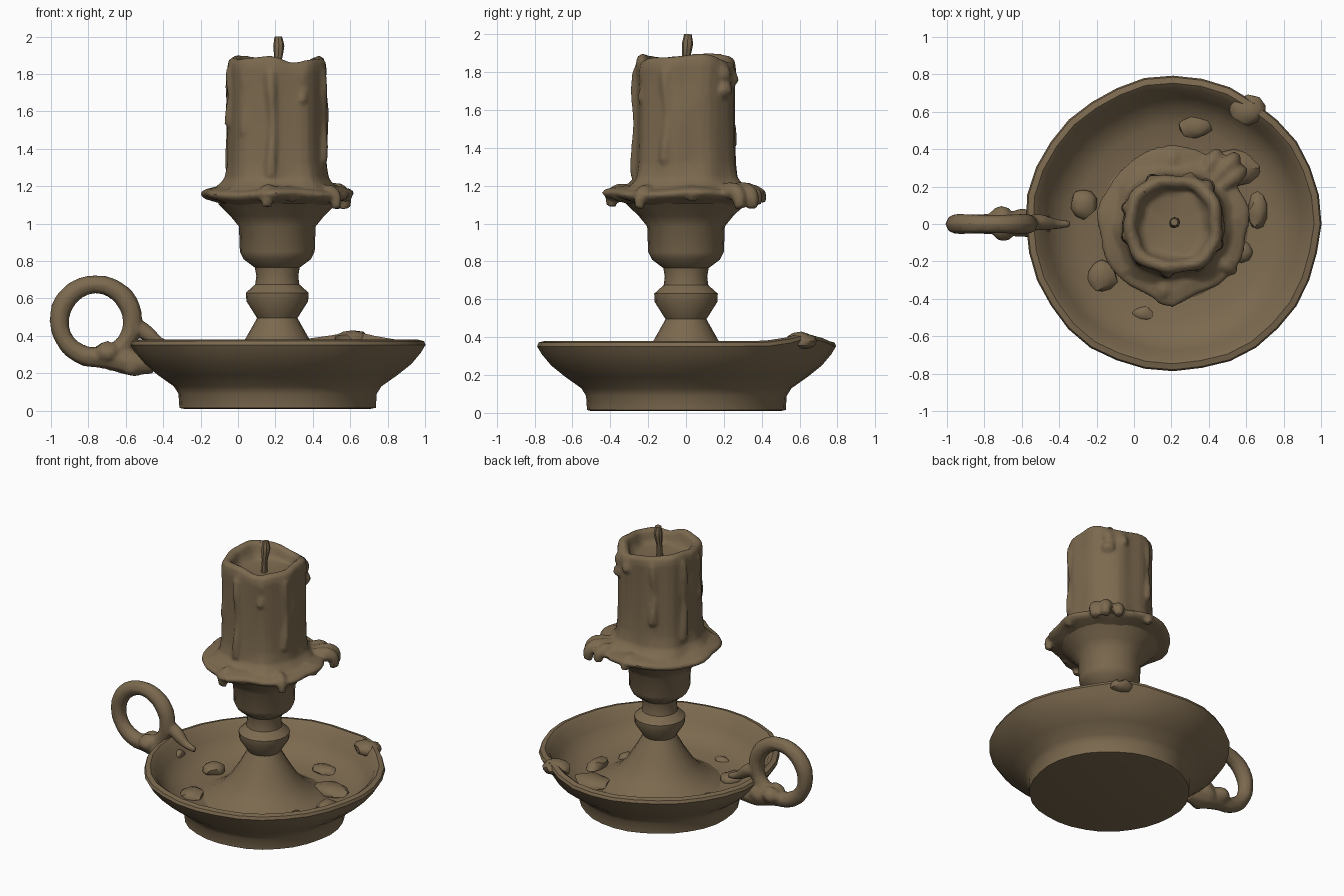
import bpy, bmesh, math, random
from math import sin, cos, pi, tau, exp
from mathutils import Vector

if "Cube" in bpy.data.objects:
    bpy.data.objects.remove(bpy.data.objects["Cube"])
random.seed(4)
CX = 0.21  # axis of dish and candle

mat = bpy.data.materials.new("aged bronze brown")
mat.use_nodes = True
colour = (0.2, 0.142, 0.078, 1)
mat.diffuse_color = colour
bsdf = mat.node_tree.nodes["Principled BSDF"]
bsdf.inputs["Base Color"].default_value = colour
bsdf.inputs["Roughness"].default_value = 0.9


def select(obs):
    bpy.ops.object.select_all(action="DESELECT")
    for ob in obs:
        ob.select_set(True)
    bpy.context.view_layer.objects.active = obs[0]


def finish(ob):
    ob.data.materials.clear()
    ob.data.materials.append(mat)
    select([ob])
    bpy.ops.object.shade_smooth_by_angle(angle=math.radians(40))
    return ob


def mesh_object(name, bm):
    bmesh.ops.recalc_face_normals(bm, faces=bm.faces)
    me = bpy.data.meshes.new(name)
    bm.to_mesh(me)
    bm.free()
    ob = bpy.data.objects.new(name, me)
    bpy.context.collection.objects.link(ob)
    return finish(ob)


def lathe(name, profile, sides, warp=None):
    """Spin (radius, height) points around the axis; warp reshapes each point."""
    bm = bmesh.new()
    rings = []
    for r, z in profile:
        ring = []
        for i in range(sides):
            a = tau * i / sides
            rr, zz = warp(a, r, z) if warp else (r, z)
            ring.append(bm.verts.new((CX + rr * cos(a), rr * sin(a), zz)))
        rings.append(ring)
    for low, high in zip(rings, rings[1:]):
        for i in range(sides):
            j = (i + 1) % sides
            bm.faces.new((low[i], low[j], high[j], high[i]))
    bm.faces.new(rings[0])
    bm.faces.new(rings[-1])
    return mesh_object(name, bm)


def tube(name, points, thick, cyclic=False):
    """Tapered tube through (x, y, z, relative radius) points."""
    cu = bpy.data.curves.new(name, "CURVE")
    cu.dimensions = "3D"
    cu.bevel_depth = thick
    cu.bevel_resolution = 2
    cu.resolution_u = 3
    cu.use_fill_caps = True
    sp = cu.splines.new("BEZIER")
    sp.bezier_points.add(len(points) - 1)
    sp.use_cyclic_u = cyclic
    for p, (x, y, z, r) in zip(sp.bezier_points, points):
        p.co, p.radius = (x, y, z), r
        p.handle_left_type = p.handle_right_type = "AUTO"
    ob = bpy.data.objects.new(name, cu)
    bpy.context.collection.objects.link(ob)
    select([ob])
    bpy.ops.object.convert(target="MESH")
    return finish(bpy.context.object)


def blob(name, centre, size, rough=0.12):
    bm = bmesh.new()
    bmesh.ops.create_icosphere(bm, subdivisions=2, radius=1)
    for v in bm.verts:
        v.co *= 1 + random.uniform(-rough, rough)
        v.co = Vector(centre) + Vector(c * s for c, s in zip(v.co, size))
    return mesh_object(name, bm)


def melt(name, parts, ratio):
    """Fuse parts into one soft surface, then reduce it to few faces."""
    select(parts)
    bpy.ops.object.join()
    ob = bpy.context.object
    ob.name = name
    fuse = ob.modifiers.new("fuse", "REMESH")
    fuse.mode, fuse.voxel_size = "VOXEL", 0.012
    soften = ob.modifiers.new("soften", "SMOOTH")
    soften.factor, soften.iterations = 0.5, 3
    ob.modifiers.new("reduce", "DECIMATE").ratio = ratio
    for m in ("fuse", "soften", "reduce"):
        bpy.ops.object.modifier_apply(modifier=m)
    return finish(ob)


def polar(angle, r, z):
    a = math.radians(angle)
    return (CX + r * cos(a), r * sin(a), z)


def bump(a, centre, width):
    d = (a - math.radians(centre) + pi) % tau - pi
    return exp(-(d / width) ** 2)


# Dish: foot, flared wall, rim with a lump, hollow inside
def dish_warp(a, r, z):
    if z > 0.3:
        z += 0.045 * bump(a, 57, 0.22)
    if r > 0.5:
        r *= 1 + 0.006 * sin(5 * a) + 0.004 * sin(11 * a + 1)
    return r, z


lathe("dish", [(0.5, 0.01), (0.525, 0.015), (0.53, 0.09), (0.555, 0.13),
               (0.64, 0.19), (0.715, 0.25), (0.765, 0.31), (0.79, 0.352),
               (0.782, 0.372), (0.75, 0.38), (0.72, 0.355), (0.68, 0.285),
               (0.62, 0.215), (0.52, 0.17), (0.3, 0.16)], 32, dish_warp)

# Stem: cone spreading onto the floor, knop, neck and flared cup
lathe("stem", [(0.44, 0.15), (0.36, 0.185), (0.28, 0.235), (0.225, 0.3),
               (0.17, 0.385), (0.108, 0.495), (0.165, 0.585), (0.168, 0.63),
               (0.118, 0.675), (0.112, 0.72), (0.12, 0.765), (0.18, 0.81),
               (0.2, 0.85), (0.205, 0.985), (0.25, 1.04), (0.32, 1.108)], 20)


# Drip plate with a spike of wax at front and back
def plate_warp(a, r, z):
    if r > 0.28:
        r *= 1 + 0.08 * bump(a, 90, 0.2) + 0.08 * bump(a, 265, 0.2)
        r *= 1 + 0.02 * sin(7 * a) + 0.012 * sin(11 * a)
        z += 0.008 * sin(4 * a + 1)
    return r, z


wax = [lathe("drip_plate", [(0.2, 1.06), (0.24, 1.08), (0.3, 1.105), (0.385, 1.13),
                            (0.408, 1.155), (0.39, 1.176), (0.33, 1.19), (0.2, 1.21)],
             40, plate_warp)]


# Candle: squarish from melting, spreading at the base, hollow at the top
def candle_warp(a, r, z):
    low = max(0, (1.28 - z) / 0.1)
    flutes = 0.02 * sin(9 * a + 4) - 0.035 * cos(4 * a)
    bulges = (0.09 * bump(a, 0, 0.3) * exp(-((z - 1.55) / 0.12) ** 2)
              + 0.05 * bump(a, 180, 0.3) * exp(-((z - 1.6) / 0.15) ** 2))
    r *= 1 + flutes + bulges + low * 0.04 * sin(6 * a + 1)
    if z > 1.8:
        z += 0.01 * sin(3 * a) - 0.035 * bump(a, 60, 0.4) - 0.035 * bump(a, 290, 0.3)
    return r, z


wax.append(lathe("candle", [
    (0.35, 1.165), (0.325, 1.195), (0.285, 1.24), (0.272, 1.32), (0.268, 1.45),
    (0.268, 1.6), (0.268, 1.75), (0.272, 1.83), (0.265, 1.875), (0.237, 1.893),
    (0.207, 1.875), (0.19, 1.82), (0.16, 1.79), (0.04, 1.78)], 40, candle_warp))
tube("wick", [(CX, 0, 1.75, 0.8), (CX + 0.003, 0, 1.86, 0.7),
              (CX + 0.008, 0.008, 1.95, 1.1), (CX + 0.005, 0.01, 2, 0.75)], 0.027)

# Wax runs down the candle side: angle, top, bottom, thickness
for ang, top, bottom, w in [
        (262, 1.84, 1.22, 0.03), (228, 1.87, 1.45, 0.026), (300, 1.85, 1.62, 0.026),
        (335, 1.85, 1.3, 0.028), (48, 1.84, 1.66, 0.045), (70, 1.83, 1.72, 0.03),
        (115, 1.87, 1.38, 0.028), (160, 1.87, 1.25, 0.028), (195, 1.86, 1.5, 0.026)]:
    mid = (top + bottom) / 2
    wax.append(tube("wax_run", [(*polar(ang, 0.23, top + 0.01), 0.8),
                                (*polar(ang, 0.257, top - 0.05), 1.1),
                                (*polar(ang + 3, 0.257, mid), 0.8),
                                (*polar(ang, 0.262, bottom + 0.04), 1.2),
                                (*polar(ang, 0.25, bottom), 0.4)], w))

# Wax drips hanging over the plate edge: angle, reach, bottom, thickness
for ang, reach, bottom, w in [
        (262, 0.4, 1.09, 0.038), (282, 0.37, 1.12, 0.03), (322, 0.4, 1.08, 0.034),
        (38, 0.46, 1.08, 0.042), (47, 0.48, 1.08, 0.042), (58, 0.44, 1.1, 0.04),
        (90, 0.4, 1.11, 0.034), (125, 0.37, 1.12, 0.03), (5, 0.38, 1.12, 0.03),
        (225, 0.37, 1.12, 0.03)]:
    wax.append(tube("plate_drip", [(*polar(ang, 0.29, 1.18), 0.7),
                                   (*polar(ang, reach - 0.05, 1.17), 1.2),
                                   (*polar(ang, reach - 0.01, 1.15), 1),
                                   (*polar(ang, reach, bottom), 0.7)], w))
melt("melted_candle", wax, 0.2)

# Hardened wax spilled on the dish floor, wall and rim
for n, (x, y, z, sx, sy, sz) in enumerate([
        (-0.27, 0.11, 0.18, 0.07, 0.08, 0.05), (-0.17, -0.28, 0.17, 0.08, 0.09, 0.04),
        (0.05, -0.48, 0.16, 0.06, 0.04, 0.03), (0.66, 0.07, 0.17, 0.05, 0.1, 0.05),
        (0.54, 0.3, 0.17, 0.13, 0.1, 0.05), (0.58, -0.15, 0.16, 0.06, 0.06, 0.04),
        (0.33, 0.52, 0.18, 0.09, 0.06, 0.03), (0.61, 0.61, 0.38, 0.1, 0.08, 0.045)]):
    blob(f"spilled_wax_{n}", (x, y, z), (sx, sy, sz))

# Ring handle with its knotted joint and the tendril gripping the rim
ring = []
for i in range(12):
    a = tau * i / 12
    ring.append((-0.76 + 0.195 * cos(a), 0, 0.48 + 0.195 * sin(a), 1 + 0.07 * sin(3 * a)))
handle = [
    tube("ring", ring, 0.053, True),
    tube("tendril", [(-0.57, 0, 0.44, 1), (-0.52, 0.01, 0.435, 1.1),
                     (-0.47, 0.005, 0.4, 1), (-0.42, 0, 0.365, 0.7),
                     (-0.34, 0, 0.34, 0.45)], 0.042),
    tube("bracket", [(-0.76, 0, 0.28, 0.9), (-0.68, 0, 0.28, 1.2),
                     (-0.58, 0, 0.26, 1.3), (-0.45, 0, 0.25, 1)], 0.055)]
for x, y, z, s in [(-0.71, 0.04, 0.31, 0.06), (-0.7, -0.035, 0.31, 0.06),
                   (-0.6, 0.02, 0.29, 0.07), (-0.56, -0.02, 0.24, 0.06)]:
    handle.append(blob("knot", (x, y, z), (s, s * 0.9, s)))
melt("ring_handle", handle, 0.25)
